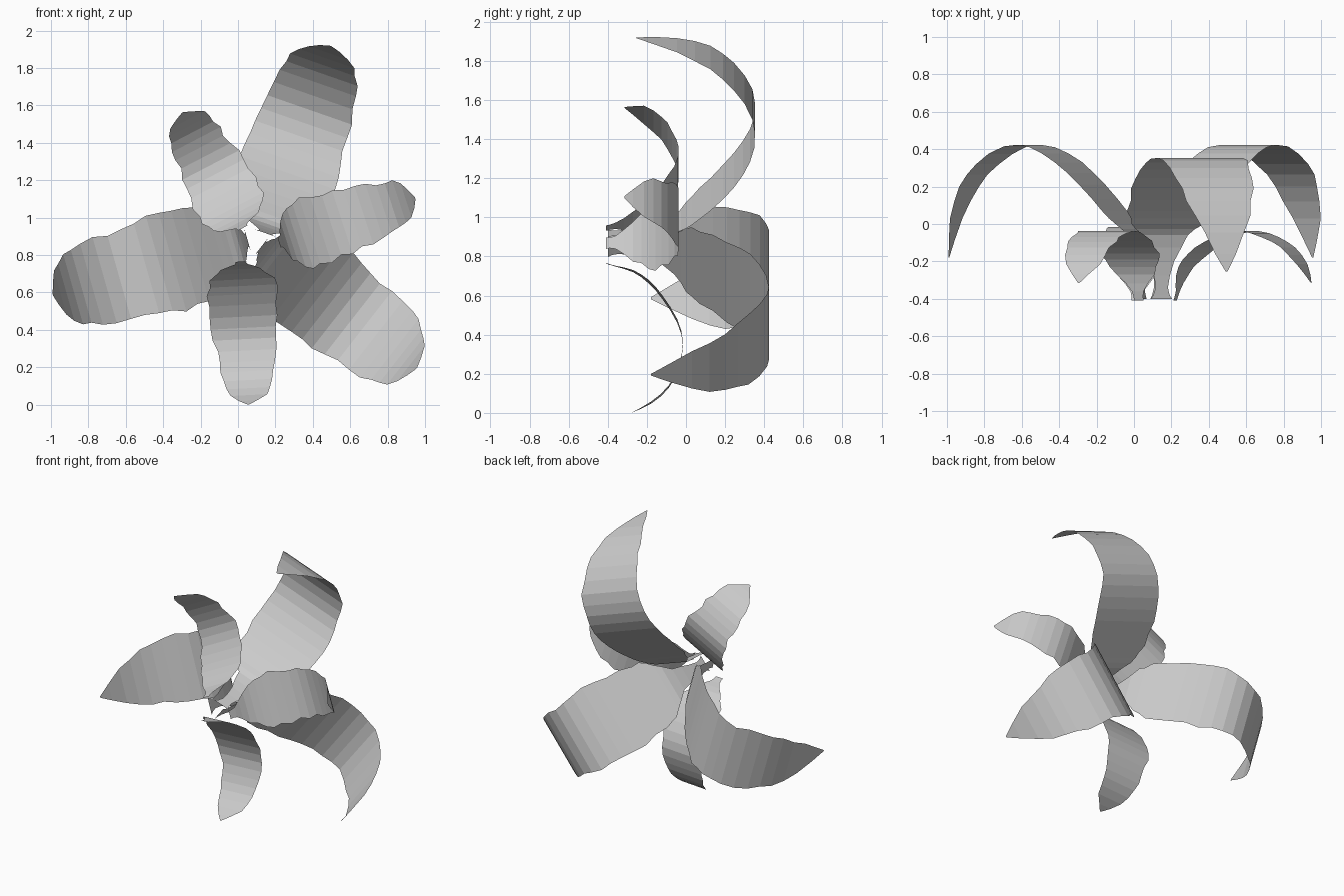
import bpy, bmesh, random
from math import sin, cos, radians
from mathutils import Vector

if "Cube" in bpy.data.objects:
    bpy.data.objects.remove(bpy.data.objects["Cube"])

random.seed(4)

# Petal profiles: distance from flower centre, depth y, full width
LARGE = [(.05, -.40, .12), (.055, -.34, .07), (.07, -.20, .13), (.10, -.06, .25),
         (.15, .00, .40), (.21, .07, .48), (.33, .21, .52), (.46, .33, .54), (.60, .41, .51),
         (.75, .415, .47), (.90, .32, .44), (1.0, .20, .37), (1.07, .03, .24),
         (1.11, -.18, .01)]
SMALL = [(.105, -.41, .06), (.12, -.36, .07), (.145, -.27, .21), (.20, -.19, .33),
         (.28, -.12, .37), (.40, -.045, .35), (.52, -.015, .33), (.64, -.04, .29),
         (.74, -.09, .26), (.82, -.18, .19), (.87, -.28, .01)]


def smooth(pts):
    """Insert a Catmull-Rom midpoint in every span."""
    p = [Vector(q) for q in pts]
    out = []
    for i in range(len(p) - 1):
        a, b, c, d = p[max(i - 1, 0)], p[i], p[i + 1], p[min(i + 2, len(p) - 1)]
        out += [b, (9 * (b + c) - a - d) / 16]
    return out + [p[-1]]


def petal(name, profile, centre, angle, scale=1.0, bend=0.0):
    """Thin curled strip running outward from the centre at the given angle."""
    t = radians(angle)
    axis = Vector((cos(t), 0, sin(t)))
    side = Vector((-sin(t), 0, cos(t)))
    base = Vector((centre[0], 0, centre[1]))
    bm = bmesh.new()
    rows = []
    for r, y, w in smooth(profile):
        depth = y + bend * min(1, max(0, (r - .2) / .5))
        mid = base + axis * r * scale + Vector((0, depth, 0))
        ripple = .012 if w > .15 else 0
        rows.append([bm.verts.new(mid + side * s * (w / 2 + (s != 0) * random.uniform(-ripple, ripple)))
                     for s in (-1, 0, 1)])
    for a, b in zip(rows, rows[1:]):
        for k in (0, 1):
            bm.faces.new((a[k], b[k], b[k + 1], a[k + 1]))
    mesh = bpy.data.meshes.new(name)
    bm.to_mesh(mesh)
    bm.free()
    bpy.context.collection.objects.link(bpy.data.objects.new(name, mesh))


# Three large back petals
petal("large_petal_top", LARGE, (.13, .87), 70.8, bend=-.075)
petal("large_petal_left", LARGE, (.10, .895), 195.8, scale=1.02)
petal("large_petal_right", LARGE, (.085, .875), -38, scale=.995)

# Three small front petals
petal("small_petal_top", SMALL, (.07, .86), 117.5, scale=.91, bend=-.035)
petal("small_petal_right", SMALL, (.12, .835), 18, bend=-.035)
petal("small_petal_bottom", SMALL, (.01, .87), -87)
